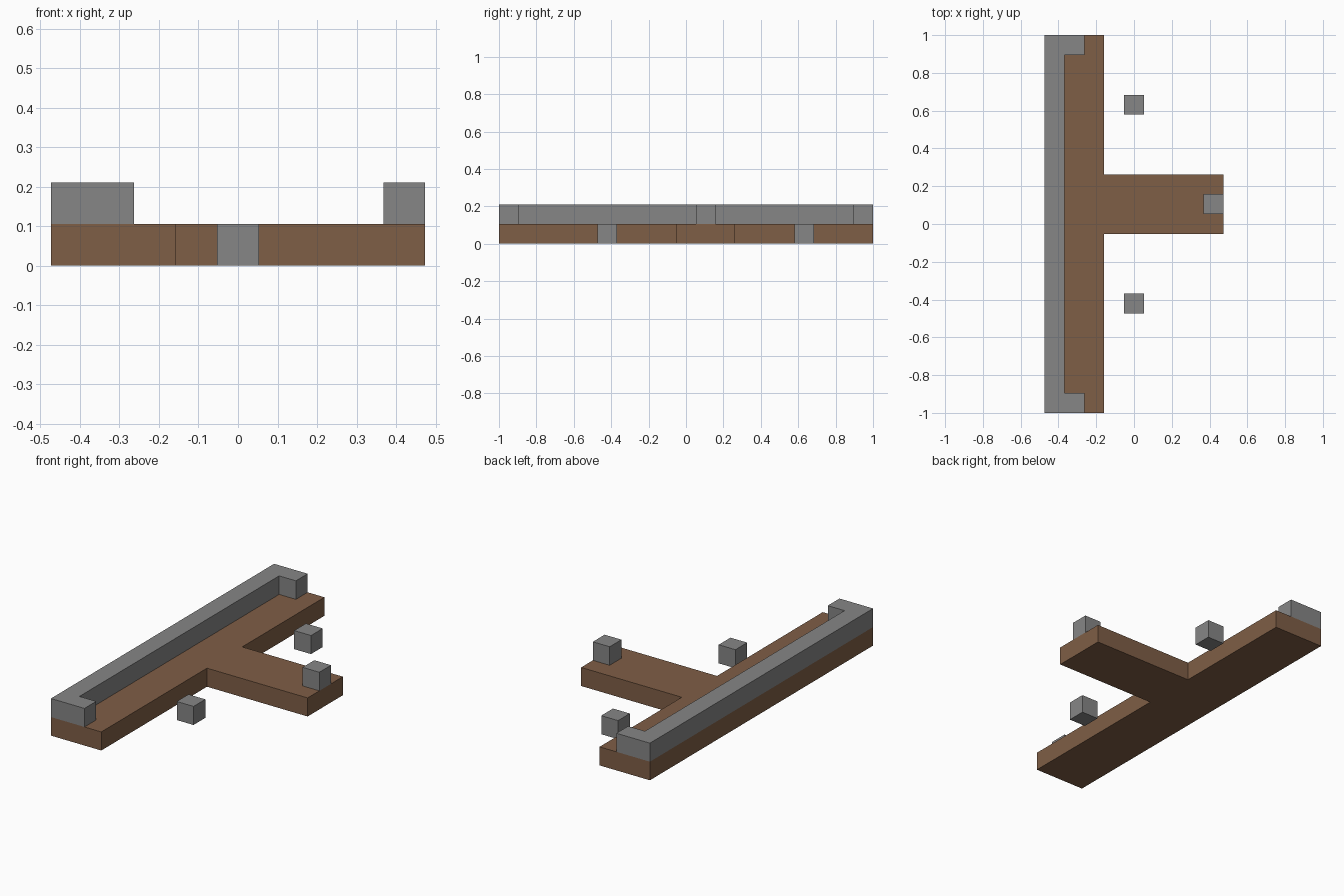
import bpy
import bmesh

cube = bpy.data.objects.get("Cube")
if cube:
    bpy.data.objects.remove(cube, do_unlink=True)

U = 2 / 19  # one block: the model is 19 blocks long


def make_material(name, rgb):
    mat = bpy.data.materials.new(name)
    mat.use_nodes = True
    color = (*rgb, 1.0)
    mat.diffuse_color = color
    mat.node_tree.nodes["Principled BSDF"].inputs["Base Color"].default_value = color
    return mat


def extrude_outline(name, outline, bottom, mat):
    """Raise a counter-clockwise outline (in blocks) into a slab one block high."""
    bm = bmesh.new()
    base = bm.faces.new([bm.verts.new((x * U, y * U, bottom * U)) for x, y in outline])
    raised = bmesh.ops.extrude_face_region(bm, geom=[base], use_keep_orig=True)
    top = [v for v in raised["geom"] if isinstance(v, bmesh.types.BMVert)]
    bmesh.ops.translate(bm, verts=top, vec=(0, 0, U))
    bmesh.ops.recalc_face_normals(bm, faces=bm.faces)
    mesh = bpy.data.meshes.new(name)
    bm.to_mesh(mesh)
    bm.free()
    mesh.materials.append(mat)
    obj = bpy.data.objects.new(name, mesh)
    bpy.context.collection.objects.link(obj)
    return obj


def block(name, x, y, bottom, mat):
    """One-block cube centred on x, y."""
    h = 0.5
    corners = [(x - h, y - h), (x + h, y - h), (x + h, y + h), (x - h, y + h)]
    return extrude_outline(name, corners, bottom, mat)


wood = make_material("brown_wood", (0.212, 0.112, 0.061))
stone = make_material("grey_stone", (0.238, 0.238, 0.238))

# T-shaped deck: long walkway with a pier reaching out to the left
extrude_outline("deck", [(-4.5, -9.5), (-1.5, -9.5), (-1.5, -0.5), (4.5, -0.5),
                         (4.5, 2.5), (-1.5, 2.5), (-1.5, 9.5), (-4.5, 9.5)], 0, wood)

# Wall along the outer edge, with a short return at each end
extrude_outline("wall", [(-4.5, -9.5), (-2.5, -9.5), (-2.5, -8.5), (-3.5, -8.5),
                         (-3.5, 8.5), (-2.5, 8.5), (-2.5, 9.5), (-4.5, 9.5)], 1, stone)

# Block on the pier end, and free-standing blocks on either side of the pier
block("pier_block", 4, 1, 1, stone)
block("front_block", 0, -4, 0, stone)
block("back_block", 0, 6, 0, stone)
